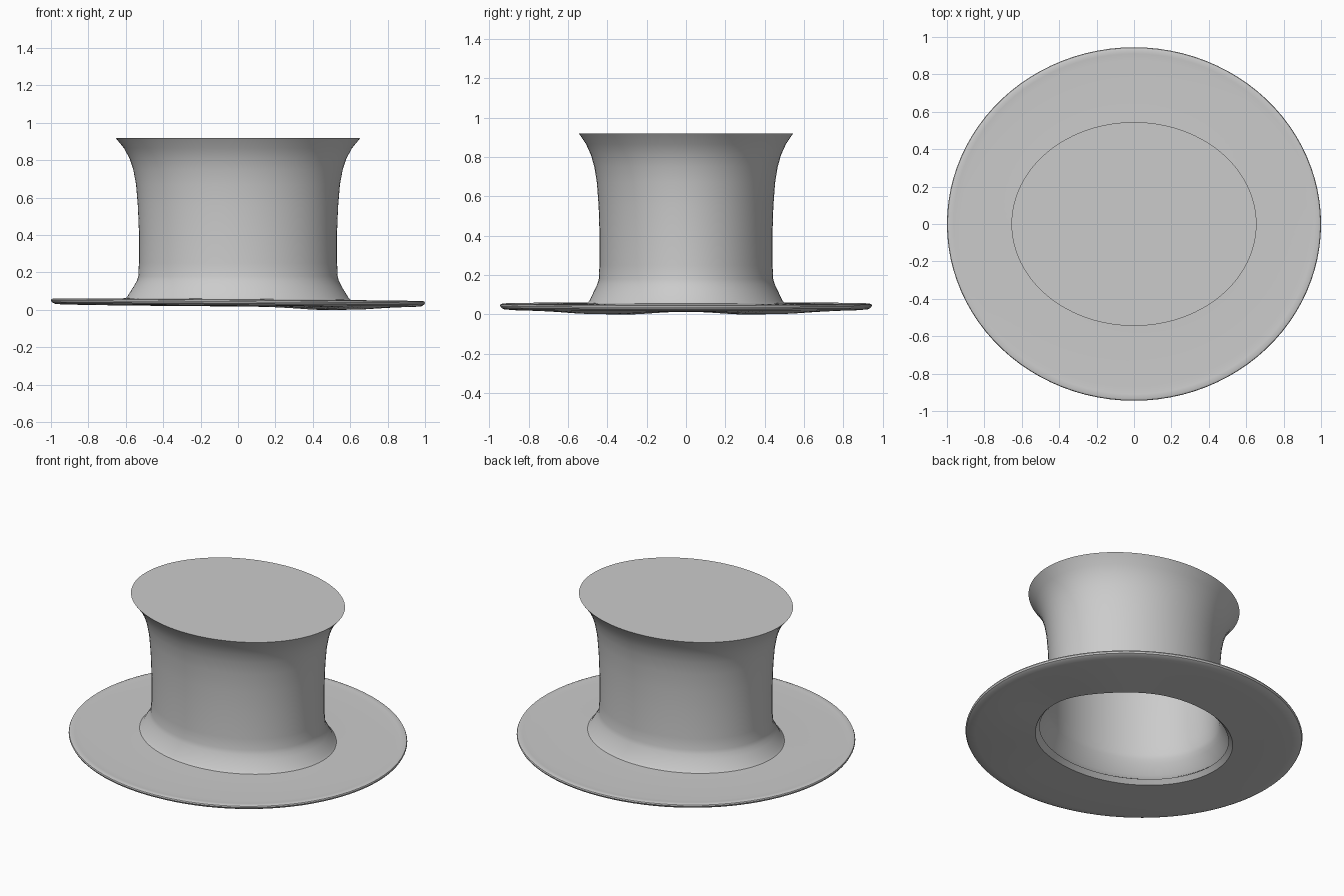
import bpy, bmesh, math

cube = bpy.data.objects.get("Cube")
if cube:
    bpy.data.objects.remove(cube)

SEGMENTS = 96

felt = bpy.data.materials.new("grey_felt")
felt.use_nodes = True
GREY = (0.6, 0.6, 0.6, 1)
felt.diffuse_color = GREY
felt.node_tree.nodes["Principled BSDF"].inputs["Base Color"].default_value = GREY


def loft(name, rings, cap=False):
    """Skin elliptical rings given as (x radius, y radius, height, warp)."""
    bm = bmesh.new()
    loops = []
    for rx, ry, z, warp in rings:
        loop = []
        for i in range(SEGMENTS):
            a = math.tau * i / SEGMENTS
            x, y = rx * math.cos(a), ry * math.sin(a)
            dip = math.sin(2 * a) ** 2 * max(math.cos(a), 0)
            loop.append(bm.verts.new((x, y, z - warp * (0.007 * x + 0.017 * dip * (warp > 1)))))
        loops.append(loop)
    for low, high in zip(loops, loops[1:]):
        for i in range(SEGMENTS):
            j = (i + 1) % SEGMENTS
            bm.faces.new((low[i], low[j], high[j], high[i]))
    if cap:
        bm.faces.new(loops[-1])
    mesh = bpy.data.meshes.new(name)
    bm.to_mesh(mesh)
    bm.free()
    mesh.materials.append(felt)
    obj = bpy.data.objects.new(name, mesh)
    bpy.context.collection.objects.link(obj)
    bpy.ops.object.select_all(action="DESELECT")
    obj.select_set(True)
    bpy.context.view_layer.objects.active = obj
    bpy.ops.object.shade_smooth_by_angle(angle=math.radians(35))
    return obj


# Brim: inner lip, underside, rounded rim, upper side
loft("brim", [
    (0.585, 0.49, 0.045, 1),
    (0.61, 0.515, 0.018, 1.2),
    (0.78, 0.72, 0.02, 1.1),
    (0.94, 0.885, 0.022, 1),
    (0.98, 0.925, 0.026, 1),
    (0.995, 0.94, 0.034, 1),
    (1.0, 0.945, 0.044, 1),
    (0.997, 0.942, 0.051, 1),
    (0.985, 0.93, 0.055, 1),
    (0.965, 0.91, 0.053, 1),
    (0.93, 0.875, 0.051, 1),
    (0.6, 0.505, 0.058, 1),
])

# Crown: flared foot, straight wall, flared top and flat lid
loft("crown", [
    (0.605, 0.505, 0.055, 1),
    (0.59, 0.49, 0.07, 1),
    (0.553, 0.462, 0.13, 0.8),
    (0.54, 0.45, 0.155, 0.5),
    (0.533, 0.443, 0.18, 0),
    (0.53, 0.44, 0.25, 0),
    (0.53, 0.44, 0.42, 0),
    (0.535, 0.444, 0.55, 0),
    (0.545, 0.453, 0.67, 0),
    (0.56, 0.466, 0.75, 0),
    (0.58, 0.483, 0.81, 0),
    (0.61, 0.508, 0.865, 0),
    (0.655, 0.545, 0.92, 0),
], cap=True)
